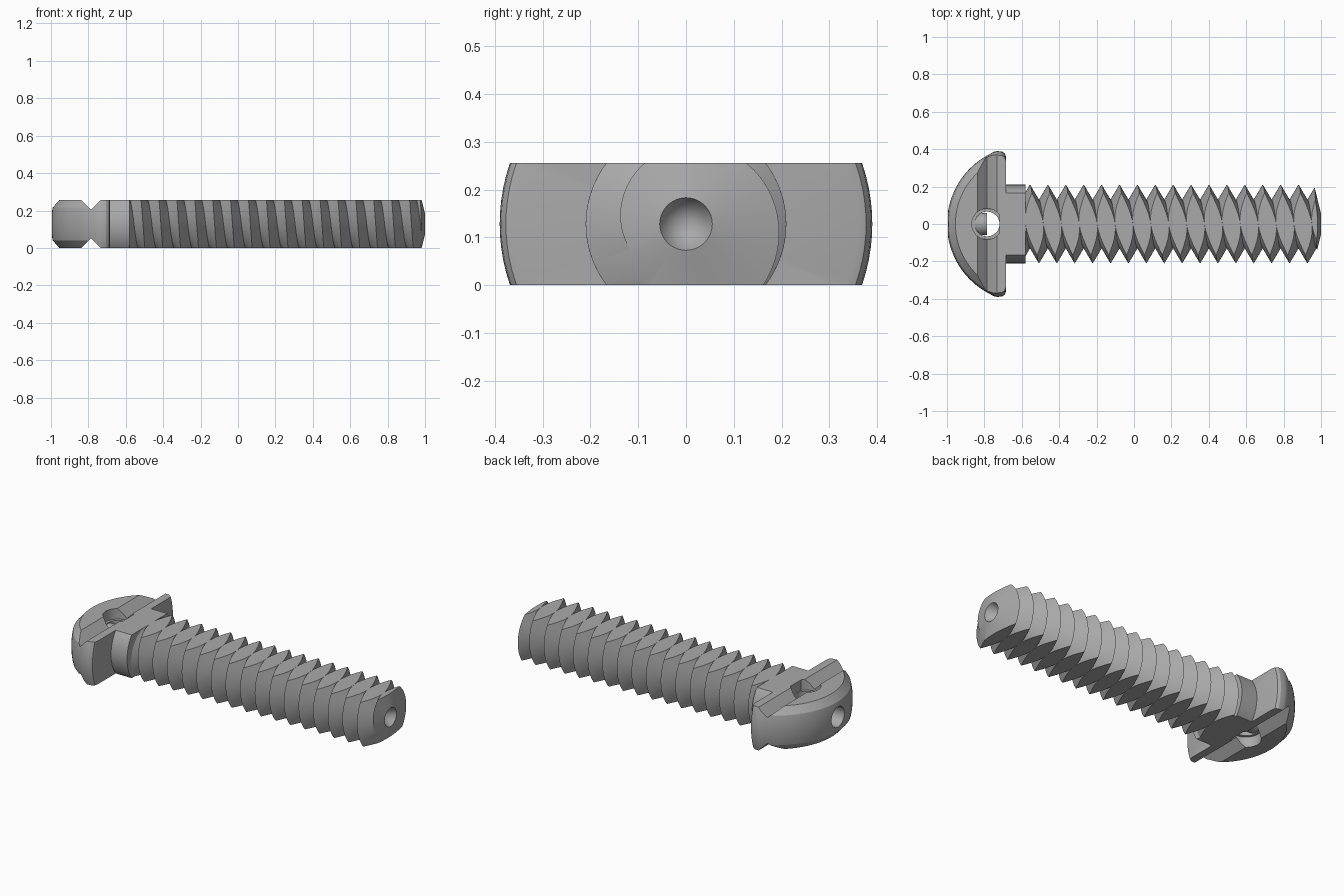
import bpy, bmesh, math
from mathutils import Matrix, Vector

if "Cube" in bpy.data.objects:
    bpy.data.objects.remove(bpy.data.objects["Cube"])

HALF = 0.128                    # half the thickness between the two flats
CREST, ROOT, PITCH = 0.21, 0.128, 0.0957
SLOT_X = -0.785
DOME_X, DOME_R = -0.58, 0.42

steel = bpy.data.materials.new("grey steel")
steel.use_nodes = True
steel.diffuse_color = (0.4, 0.4, 0.4, 1)
steel.node_tree.nodes["Principled BSDF"].inputs["Base Color"].default_value = (0.4, 0.4, 0.4, 1)


def finish(name, bm):
    bmesh.ops.recalc_face_normals(bm, faces=bm.faces)
    mesh = bpy.data.meshes.new(name)
    bm.to_mesh(mesh)
    bm.free()
    mesh.materials.append(steel)
    ob = bpy.data.objects.new(name, mesh)
    bpy.context.collection.objects.link(ob)
    ob.location.z = HALF
    return ob


def lathe(name, points, axis, steps=96, start=0.0, sweep=2 * math.pi, closed=False):
    """Turn (along, radius) points about the X or Z axis."""
    bm = bmesh.new()
    verts = [bm.verts.new((a, r, 0) if axis == "X" else (r, 0, a)) for a, r in points]
    edges = [bm.edges.new(p) for p in zip(verts, verts[1:])]
    if closed:
        edges.append(bm.edges.new((verts[-1], verts[0])))
    direction = Vector((1, 0, 0)) if axis == "X" else Vector((0, 0, 1))
    bmesh.ops.rotate(bm, verts=verts, matrix=Matrix.Rotation(start, 3, direction))
    bmesh.ops.spin(bm, geom=verts + edges, axis=direction, cent=(0, 0, 0),
                   angle=sweep, steps=steps)
    bmesh.ops.remove_doubles(bm, verts=bm.verts, dist=1e-5)
    bmesh.ops.holes_fill(bm, edges=[e for e in bm.edges if e.is_boundary], sides=0)
    return finish(name, bm)


def box(name, size):
    bm = bmesh.new()
    bmesh.ops.create_cube(bm, size=1, matrix=Matrix.Diagonal((*size, 1)))
    return finish(name, bm)


def boolean(ob, cutter, operation):
    mod = ob.modifiers.new("cut", "BOOLEAN")
    mod.operation, mod.object, mod.solver = operation, cutter, "EXACT"
    cutter.hide_render = True
    bpy.context.view_layer.update()
    bpy.context.view_layer.objects.active = ob
    bpy.ops.object.modifier_apply(modifier=mod.name)
    bpy.data.objects.remove(cutter)


def trim_flats(ob):
    boolean(ob, box("flats", (3, 2, 2 * HALF)), "INTERSECT")


def screw_thread(name, first_x, turns, steps=64):
    """A sharp V thread: one helical crest and one helical root."""
    bm = bmesh.new()

    def helix(radius, shift):
        line = []
        for j in range(turns * steps + 1):
            t = 2 * math.pi * j / steps
            line.append(bm.verts.new((first_x + PITCH * (j / steps + shift),
                                      radius * math.cos(t), radius * math.sin(t))))
        return line

    crest, root = helix(CREST, 0), helix(ROOT, 0.5)
    for j in range(turns * steps):
        bm.faces.new((crest[j], crest[j + 1], root[j + 1], root[j]))
        if j + steps < turns * steps:
            k = j + steps
            bm.faces.new((root[j], root[j + 1], crest[k + 1], crest[k]))
    # close both ends with a fan
    rims = [e for e in bm.edges if e.is_boundary]
    middle = first_x + PITCH * turns / 2
    for low in (True, False):
        rim = [e for e in rims if (e.verts[0].co.x < middle) == low]
        x = sum(e.verts[0].co.x for e in rim) / len(rim)
        hub = bm.verts.new((x, 0, 0))
        for e in rim:
            bm.faces.new((e.verts[0], e.verts[1], hub))
    return finish(name, bm)


# Threaded shank with a shallow conical tip and a centre-drilled hole
shank = screw_thread("threaded_shank", -0.556 - 2 * PITCH, 20)
tip = [(-0.6, 0), (-0.6, 0.3), (0.94, 0.3), (1.0, 0.055), (0.9, 0)]
boolean(shank, lathe("shank_envelope", tip, "X"), "INTERSECT")
trim_flats(shank)

# Plain neck between head and thread
neck = lathe("neck", [(-0.72, 0), (-0.72, CREST), (-0.58, CREST), (-0.58, 0)], "X")
trim_flats(neck)

# Domed head with a rolled rim
dome = []
for i in range(17):
    a = math.radians(63) * i / 16
    dome.append((DOME_X - DOME_R * math.cos(a), DOME_R * math.sin(a)))
rim = [(-0.75, 0.386), (-0.73, 0.39), (-0.705, 0.387), (-0.69, 0.377), (-0.685, 0.36), (-0.685, 0)]
head = lathe("head", dome + rim, "X")
trim_flats(head)

# Head chamfers, V slots and counterbores on both flats
for side in (1, -1):
    ring = [(0.077, 0.42), (0.137, 0.367), (0.137, 0.5), (0.077, 0.5)]
    half = math.radians(57)
    chamfer = lathe("chamfer_cutter", [(side * a, r) for a, r in ring], "Z", 48,
                    math.pi - half, 2 * half, closed=True)
    chamfer.location.x = DOME_X
    boolean(head, chamfer, "DIFFERENCE")

    slot = box("slot_cutter", (0.1, 2, 0.1))
    slot.rotation_euler.y = math.radians(45)
    slot.location.x = SLOT_X
    slot.location.z = HALF + side * (0.076 + 0.1 * math.sqrt(0.5))
    boolean(head, slot, "DIFFERENCE")

    bore = [(0.065, 0), (0.065, 0.082), (0.2, 0.082), (0.2, 0)]
    counterbore = lathe("counterbore_cutter", [(side * a, r) for a, r in bore], "Z", 48)
    counterbore.location.x = SLOT_X
    boolean(head, counterbore, "DIFFERENCE")

# Cross hole through the flats, and the axial hole in the dome
cross = lathe("cross_hole_cutter", [(-0.3, 0), (-0.3, 0.066), (0.3, 0.066), (0.3, 0)], "Z", 48)
cross.location.x = SLOT_X
boolean(head, cross, "DIFFERENCE")
axial = [(-1.1, 0), (-1.1, 0.06), (SLOT_X, 0.06), (SLOT_X, 0)]
boolean(head, lathe("axial_hole_cutter", axial, "X", 48), "DIFFERENCE")

# Smooth shading with crisp machined edges
for ob in (shank, neck, head):
    bpy.ops.object.select_all(action="DESELECT")
    ob.select_set(True)
    bpy.context.view_layer.objects.active = ob
    bpy.ops.object.shade_smooth_by_angle(angle=math.radians(25))
